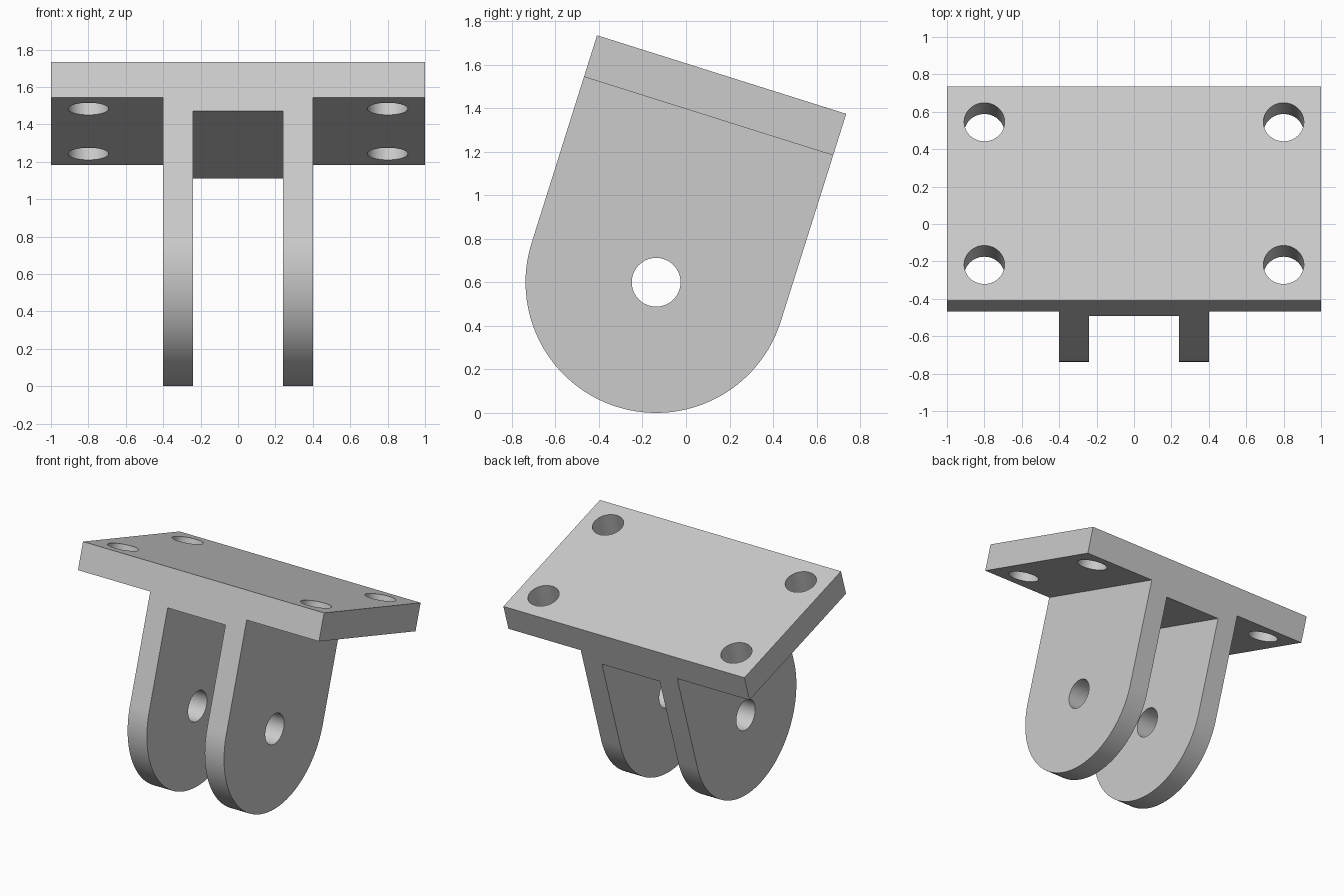
import bpy, bmesh, math
from mathutils import Matrix

cube = bpy.data.objects.get("Cube")
if cube:
    bpy.data.objects.remove(cube, do_unlink=True)

TILT = math.radians(-17.5)
HALF_DEPTH = 0.6       # half the plate depth, also the lug radius
LUG_IN, LUG_OUT = 0.24, 0.4
PLATE_LOW, PLATE_TOP, WEB_LOW = 0.8, 1.0, 0.725


def prism(name, points, direction):
    """Extrude a closed outline of 3D points along a vector."""
    bm = bmesh.new()
    face = bm.faces.new([bm.verts.new(p) for p in points])
    grown = bmesh.ops.extrude_face_region(bm, geom=[face])["geom"]
    moved = [g for g in grown if isinstance(g, bmesh.types.BMVert)]
    bmesh.ops.translate(bm, verts=moved, vec=direction)
    bmesh.ops.recalc_face_normals(bm, faces=bm.faces)
    return mesh_object(name, bm)


def cylinder(name, radius, length, matrix):
    bm = bmesh.new()
    bmesh.ops.create_cone(bm, cap_ends=True, segments=64, radius1=radius,
                          radius2=radius, depth=length, matrix=matrix)
    return mesh_object(name, bm)


def mesh_object(name, bm):
    mesh = bpy.data.meshes.new(name)
    bm.to_mesh(mesh)
    bm.free()
    obj = bpy.data.objects.new(name, mesh)
    bpy.context.collection.objects.link(obj)
    return obj


def combine(target, cutter, operation):
    """Apply a boolean and discard the helper."""
    cutter.hide_render = True
    mod = target.modifiers.new(operation, 'BOOLEAN')
    mod.operation, mod.solver, mod.object = operation, 'EXACT', cutter
    bpy.context.view_layer.objects.active = target
    bpy.ops.object.modifier_apply(modifier=mod.name)
    bpy.data.objects.remove(cutter, do_unlink=True)


# Fork outline: plate, two lugs and the thicker web between them
half = [(1, PLATE_TOP), (1, PLATE_LOW), (LUG_OUT, PLATE_LOW),
        (LUG_OUT, -0.7), (LUG_IN, -0.7), (LUG_IN, WEB_LOW)]
outline = half + [(-x, z) for x, z in reversed(half)]
bracket = prism("clevis_bracket", [(x, -HALF_DEPTH, z) for x, z in outline],
                (0, 2 * HALF_DEPTH, 0))

# Round the lug ends with a U-shaped side profile
steps = 64
arc = [math.pi * (1 + i / steps) for i in range(steps + 1)]
side = [(HALF_DEPTH * math.cos(a), HALF_DEPTH * math.sin(a)) for a in arc]
side += [(HALF_DEPTH, 1.2), (-HALF_DEPTH, 1.2)]
combine(bracket, prism("rounding_helper", [(-1.2, y, z) for y, z in side],
                       (2.4, 0, 0)), 'INTERSECT')

# Pin hole through both lugs
combine(bracket, cylinder("pin_hole_helper", 0.112, 2,
                          Matrix.Rotation(math.pi / 2, 4, 'Y')), 'DIFFERENCE')

# Four bolt holes in the plate
for x in (-0.8, 0.8):
    for y in (-0.4, 0.4):
        combine(bracket, cylinder("bolt_hole_helper", 0.108, 0.6,
                                  Matrix.Translation((x, y, 0.9))), 'DIFFERENCE')

# Tilt the bracket and stand it on the ground
bracket.data.transform(Matrix.Translation((0, -0.137, HALF_DEPTH))
                       @ Matrix.Rotation(TILT, 4, 'X'))

# Plain grey metal
grey = bpy.data.materials.new("light_grey")
grey.use_nodes = True
colour = (0.6, 0.6, 0.6, 1)
grey.diffuse_color = colour
grey.node_tree.nodes["Principled BSDF"].inputs["Base Color"].default_value = colour
bracket.data.materials.clear()
bracket.data.materials.append(grey)

bpy.ops.object.select_all(action='DESELECT')
bracket.select_set(True)
bpy.context.view_layer.objects.active = bracket
bpy.ops.object.shade_smooth_by_angle(angle=math.radians(30))
